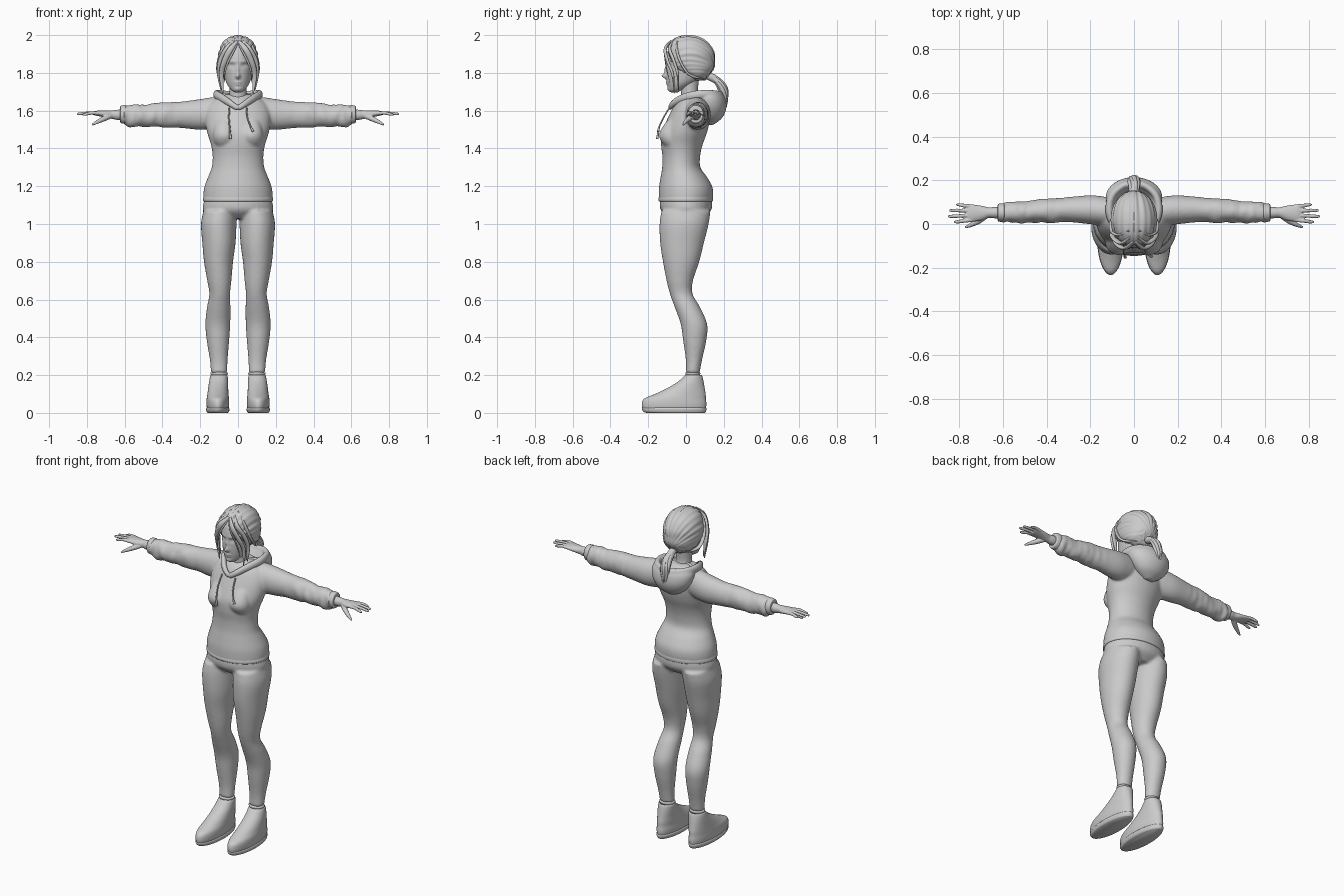
import bpy, bmesh, math
from mathutils import Vector, noise

X, Y, Z = Vector((1, 0, 0)), Vector((0, 1, 0)), Vector((0, 0, 1))


def spline(rows, steps):
    """Catmull-Rom interpolation of (x, y, z, ru, rv) rows."""
    out = []
    for i in range(len(rows) - 1):
        p = [rows[max(i - 1, 0)], rows[i], rows[i + 1], rows[min(i + 2, len(rows) - 1)]]
        for k in range(steps):
            t = k / steps
            out.append([0.5 * (2 * b + (c - a) * t + (2 * a - 5 * b + 4 * c - d) * t * t
                               + (3 * b - a - 3 * c + d) * t ** 3) for a, b, c, d in zip(*p)])
    return out + [list(rows[-1])]


def sweep(bm, rows, frame=None, ref=Y, s=1, n=32, steps=5):
    """Skin ellipses along a path; frame fixes the ring axes, otherwise they follow the path."""
    pts = spline(rows, steps)
    rings = []
    for i, (x, y, z, ru, rv) in enumerate(pts):
        if frame:
            u, v = frame
        else:
            t = (Vector(pts[min(i + 1, len(pts) - 1)][:3]) - Vector(pts[max(i - 1, 0)][:3])).normalized()
            u = ref.cross(t).normalized()
            v = t.cross(u)
        ring = []
        for k in range(n):
            a = 2 * math.pi * k / n
            co = Vector((x, y, z)) + u * max(ru, .001) * math.cos(a) + v * max(rv, .001) * math.sin(a)
            ring.append(bm.verts.new((co.x * s, co.y, co.z)))
        rings.append(ring)
    for r, q in zip(rings, rings[1:]):
        for k in range(n):
            bm.faces.new((r[k], r[(k + 1) % n], q[(k + 1) % n], q[k]))
    bm.faces.new(rings[0])
    bm.faces.new(rings[-1])


def stack(rows):
    """Rows given as (z, cx, cy, rx, ry) for upright parts."""
    return [(cx, cy, z, rx, ry) for z, cx, cy, rx, ry in rows]


def finish(bm, name, voxel=None, smooth=0):
    bmesh.ops.recalc_face_normals(bm, faces=bm.faces)
    me = bpy.data.meshes.new(name)
    bm.to_mesh(me)
    bm.free()
    me.shade_smooth()
    ob = bpy.data.objects.new(name, me)
    bpy.context.collection.objects.link(ob)
    if voxel:
        m = ob.modifiers.new("merge", 'REMESH')
        m.mode, m.voxel_size, m.use_smooth_shade = 'VOXEL', voxel, True
    if smooth:
        m = ob.modifiers.new("soften", 'SMOOTH')
        m.factor, m.iterations = .5, smooth
    return ob


UP, SIDE = (X, Y), (Y, Z)
SIDES = ((1, "left"), (-1, "right"))

# Leggings: two legs merged with the pelvis
bm = bmesh.new()
leg = stack([(1.07, .095, 0, .088, .13), (1.0, .102, -.01, .094, .13), (.9, .101, -.021, .088, .116),
             (.8, .103, -.026, .077, .096), (.7, .099, -.033, .064, .07), (.63, .097, -.025, .055, .06),
             (.56, .102, .007, .062, .067), (.47, .107, .042, .066, .07), (.38, .106, .046, .059, .061),
             (.28, .102, .042, .047, .043), (.21, .1, .036, .043, .036)])
for s, _ in SIDES:
    sweep(bm, leg, UP, s=s)
sweep(bm, stack([(1.03, 0, 0, .13, .09), (1.07, 0, 0, .183, .132), (1.12, 0, 0, .181, .138),
                 (1.18, 0, 0, .16, .12)]), UP)
finish(bm, "leggings", .008, 5)

# Hoodie body with sleeves
bm = bmesh.new()
sweep(bm, stack([(1.125, 0, -.002, .183, .142), (1.16, 0, 0, .183, .144), (1.2, 0, -.002, .177, .14),
                 (1.25, 0, -.012, .158, .122), (1.3, 0, -.025, .139, .101), (1.36, 0, -.025, .134, .1),
                 (1.42, 0, -.022, .143, .11), (1.48, 0, -.01, .162, .12), (1.54, 0, .009, .173, .115),
                 (1.6, 0, .026, .17, .104), (1.65, 0, .038, .14, .088), (1.685, 0, .04, .075, .05)]), UP, n=64)
sleeve = [(.06, .05, 1.595, .06, .07), (.13, .058, 1.588, .066, .083), (.2, .065, 1.58, .066, .081),
          (.3, .066, 1.578, .057, .07), (.4, .06, 1.578, .055, .066), (.5, .056, 1.574, .05, .059),
          (.58, .053, 1.574, .047, .058), (.605, .052, 1.578, .043, .05)]
for s, _ in SIDES:
    sweep(bm, sleeve, SIDE, s=s, n=48, steps=9)
    sweep(bm, stack([(1.395, .07, -.06, .03, .03), (1.43, .07, -.073, .056, .054), (1.475, .07, -.08, .062, .062),
                     (1.53, .07, -.065, .05, .048), (1.58, .07, -.035, .03, .03)]), UP, s=s)
bm.normal_update()
for v in bm.verts:  # sleeve wrinkles
    a = abs(v.co.x)
    if a > .25:
        c = Vector((0, v.co.y - .058, v.co.z - 1.576)).normalized()
        v.co += c * noise.noise(Vector((a * 32, v.co.y * 14, v.co.z * 14))) * .011 * min(1, (a - .25) * 4)
finish(bm, "hoodie_body", .007, 6)

# Hem band and cuffs
bm = bmesh.new()
sweep(bm, stack([(1.118, 0, -.001, .176, .135), (1.121, 0, -.001, .184, .143), (1.132, 0, -.001, .186, .145),
                 (1.147, 0, 0, .182, .142)]), UP, n=64)
finish(bm, "hoodie_hem")
for s, side in SIDES:
    bm = bmesh.new()
    sweep(bm, [(.59, .052, 1.58, .036, .042), (.597, .052, 1.58, .042, .049), (.61, .052, 1.58, .042, .048),
               (.622, .052, 1.58, .039, .044), (.624, .052, 1.58, .03, .034)], SIDE, s=s)
    finish(bm, side + "_cuff")

# Hood: hanging sack, collar rolls and drawstrings
bm = bmesh.new()
sweep(bm, stack([(1.525, 0, .125, .025, .02), (1.56, 0, .135, .08, .055), (1.61, 0, .13, .118, .083),
                 (1.66, 0, .12, .13, .09), (1.692, 0, .112, .116, .08), (1.688, 0, .105, .095, .064),
                 (1.64, 0, .09, .07, .045)]), UP, n=48)
collar = [(0, -.085, 1.612, .011, .014), (.04, -.068, 1.638, .014, .018), (.085, -.015, 1.667, .017, .022),
          (.113, .055, 1.683, .018, .024), (.1, .13, 1.688, .017, .022), (.05, .175, 1.685, .016, .02),
          (0, .182, 1.683, .016, .02)]
for s, _ in SIDES:
    sweep(bm, collar, ref=Z, s=s, n=20)
finish(bm, "hood", .006, 4)
strings = {"left": [(.045, -.088, 1.615), (.05, -.118, 1.565), (.065, -.14, 1.52), (.08, -.148, 1.49)],
           "right": [(-.045, -.088, 1.615), (-.048, -.118, 1.565), (-.044, -.142, 1.51), (-.04, -.152, 1.45)]}
for side, path in strings.items():
    bm = bmesh.new()
    sweep(bm, [(*p, r, r) for p, r in zip(path, (.004, .004, .004, .007))], n=10)
    finish(bm, side + "_drawstring")

# Hands: palm, four fingers, thumb
for s, side in SIDES:
    bm = bmesh.new()
    sweep(bm, [(.6, .052, 1.578, .026, .028), (.64, .052, 1.578, .026, .027), (.665, .052, 1.579, .024, .023),
               (.7, .05, 1.582, .034, .019), (.745, .05, 1.586, .04, .014), (.765, .05, 1.586, .036, .009)],
          SIDE, s=s, n=24)
    for y0, y1, tip, z1 in ((.018, .01, .825, 1.578), (.04, .035, .852, 1.582),
                            (.061, .062, .846, 1.582), (.081, .088, .815, 1.58)):
        sweep(bm, [(.74, y0, 1.586, .009, .009), (.775, y0 * .6 + y1 * .4, 1.588, .009, .009),
                   (tip - .015, y1, z1 + .002, .0075, .0075), (tip, y1, z1, .004, .004)], ref=Z, s=s, n=12)
    sweep(bm, [(.675, .04, 1.572, .014, .014), (.71, .015, 1.557, .014, .014), (.745, -.004, 1.54, .01, .01),
               (.772, -.015, 1.525, .005, .005)], ref=Z, s=s, n=12)
    finish(bm, side + "_hand", .0035, 2)

# Socks and shoes
for s, side in SIDES:
    bm = bmesh.new()
    sweep(bm, stack([(.14, .1, .038, .036, .034), (.19, .1, .036, .036, .033), (.203, .1, .036, .045, .039),
                     (.212, .1, .036, .045, .039), (.216, .1, .036, .035, .03)]), UP, s=s)
    finish(bm, side + "_sock")
    bm = bmesh.new()
    sweep(bm, stack([(.014, .107, -.062, .056, .166), (.045, .107, -.063, .06, .171), (.075, .107, -.058, .059, .163),
                     (.1, .106, -.03, .056, .134), (.13, .105, -.001, .053, .1), (.165, .103, .025, .05, .068),
                     (.195, .101, .038, .046, .048), (.2, .101, .038, .038, .04), (.18, .101, .038, .034, .034)]),
          UP, s=s, n=48)
    finish(bm, side + "_shoe")
    bm = bmesh.new()
    sweep(bm, stack([(0, .107, -.055, .054, .155), (.006, .107, -.06, .059, .165), (.02, .107, -.062, .062, .171),
                     (.028, .107, -.062, .058, .167)]), UP, s=s, n=48)
    finish(bm, side + "_sole")

# Neck
bm = bmesh.new()
sweep(bm, stack([(1.62, 0, .03, .07, .06), (1.66, 0, .025, .052, .05), (1.7, 0, .018, .044, .045),
                 (1.78, 0, .02, .048, .05)]), UP)
finish(bm, "neck")

# Head with sculpted face
bm = bmesh.new()
sweep(bm, stack([(1.695, 0, -.06, .012, .015), (1.708, 0, -.055, .034, .035), (1.74, 0, -.03, .058, .068),
                 (1.78, 0, -.008, .071, .096), (1.83, 0, .007, .079, .112), (1.88, 0, .01, .084, .116),
                 (1.93, 0, .01, .078, .1), (1.97, 0, .01, .05, .06), (1.985, 0, .01, .015, .02)]), UP, n=112, steps=9)
bumps = ((0, 1.783, .011, .013, .022), (0, 1.812, .008, .025, .009), (0, 1.75, .018, .006, .006),
         (0, 1.738, .015, .005, .005), (0, 1.712, .018, .012, .006), (.033, 1.838, .016, .01, -.01),
         (.033, 1.836, .011, .005, .005), (.03, 1.86, .025, .007, .004))
for v in bm.verts:
    if v.co.y < -.02:
        v.co.y -= sum(h * math.exp(-((abs(v.co.x) - x) / sx) ** 2 - ((v.co.z - z) / sz) ** 2)
                      for x, z, sx, sz, h in bumps)
finish(bm, "head")

# Hair cap with grooves combed to the back and an opening for the face
bm = bmesh.new()
sweep(bm, stack([(1.762, 0, .065, .045, .035), (1.79, 0, .05, .086, .075), (1.83, 0, .03, .1, .12),
                 (1.87, 0, .02, .104, .131), (1.91, 0, .02, .102, .127), (1.95, 0, .015, .088, .108),
                 (1.98, 0, .012, .063, .074), (1.994, 0, .01, .032, .037), (1.999, 0, .01, .004, .004)]),
      UP, n=160, steps=6)
mid = Vector((0, .02, 1.87))
for v in bm.verts:
    x, y, z = v.co
    phi = math.atan2(abs(x), z - 1.8)
    d = .0018 * math.sin(phi * 34) + .004 * noise.noise(Vector((phi * 7, y * 5, 3)))
    v.co += (v.co - mid).normalized() * d
    w = .072 * math.sqrt(min(1, max(0, (1.945 - z) / .095)))
    if abs(x) < w and y < 0:
        v.co.y += .05
finish(bm, "hair_cap")

# Fringe and side locks, mirrored
locks = (((.004, -.08, 1.967), (.04, -.11, 1.925), (.072, -.097, 1.86), (.088, -.07, 1.79), (.08, -.062, 1.69), .015),
         ((.01, -.055, 1.978), (.055, -.087, 1.93), (.089, -.067, 1.87), (.099, -.045, 1.8), (.09, -.04, 1.71), .015),
         ((.002, -.09, 1.955), (.026, -.112, 1.91), (.056, -.108, 1.85), (.07, -.098, 1.8), (.072, -.085, 1.75), .005),
         ((.02, -.03, 1.988), (.07, -.05, 1.94), (.1, -.03, 1.86), (.098, .02, 1.79), (.05, .09, 1.77), .012))
for s, side in SIDES:
    bm = bmesh.new()
    for *path, r in locks:
        sweep(bm, [(*p, r * k, r * k * .55) for p, k in zip(path, (.6, 1, 1, .85, .2))], s=s, n=12, steps=8)
    finish(bm, side + "_hair_locks")

# Ponytail: tie, core and loose strands
bm = bmesh.new()
sweep(bm, [(0, .115, 1.785, .02, .02), (0, .145, 1.772, .021, .021), (0, .16, 1.76, .019, .019)], ref=X, n=20)
finish(bm, "hair_tie")
bm = bmesh.new()
tail = ((.13, 1.778), (.168, 1.757), (.195, 1.715), (.204, 1.67), (.208, 1.62))
for k in range(9):
    a = 2 * math.pi * k / 8
    o = 0 if k == 8 else 1
    r = .009 + (.009 if k == 8 else 0)
    sweep(bm, [(o * math.cos(a + i * .35) * q, y + o * math.sin(a + i * .35) * q * .75, z + o * .008 * math.sin(k * 2.3) * i / 2,
                r * f, r * f) for i, ((y, z), q, f) in
               enumerate(zip(tail, (.01, .017, .02, .016, .008), (.9, 1.1, 1.2, 1, .25)))], ref=X, n=12)
finish(bm, "ponytail")
